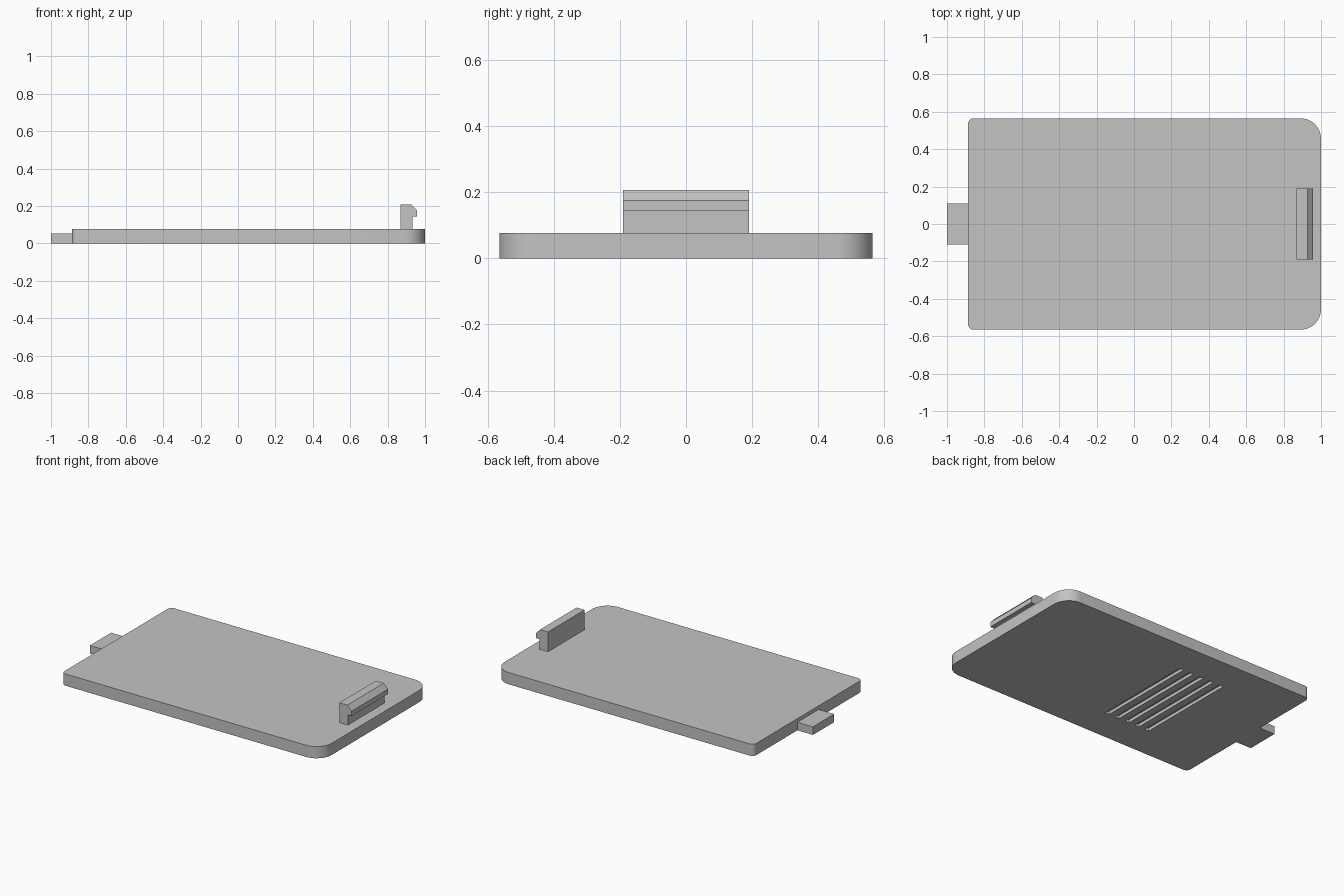
import bpy, bmesh, math

if "Cube" in bpy.data.objects:
    bpy.data.objects.remove(bpy.data.objects["Cube"])

grey = bpy.data.materials.new("plain grey")
grey.diffuse_color = (0.55, 0.55, 0.55, 1)
grey.use_nodes = True
grey.node_tree.nodes["Principled BSDF"].inputs["Base Color"].default_value = grey.diffuse_color


def prism(name, outline, to_3d, shift):
    """Extrude a closed 2D outline into a solid object."""
    bm = bmesh.new()
    face = bm.faces.new([bm.verts.new(to_3d(a, b)) for a, b in outline])
    ext = bmesh.ops.extrude_face_region(bm, geom=[face])
    verts = [g for g in ext["geom"] if isinstance(g, bmesh.types.BMVert)]
    bmesh.ops.translate(bm, verts=verts, vec=shift)
    bmesh.ops.recalc_face_normals(bm, faces=bm.faces)
    mesh = bpy.data.meshes.new(name)
    bm.to_mesh(mesh)
    bm.free()
    mesh.materials.append(grey)
    obj = bpy.data.objects.new(name, mesh)
    bpy.context.collection.objects.link(obj)
    return obj


def box(name, x0, x1, y0, y1, z0, z1):
    return prism(name, [(x0, y0), (x1, y0), (x1, y1), (x0, y1)],
                 lambda x, y: (x, y, z0), (0, 0, z1 - z0))


def rounded_outline(x0, x1, half_y, r_left, r_right, steps=12):
    corners = [(x1, half_y, r_right, 0), (x0, half_y, r_left, 90),
               (x0, -half_y, r_left, 180), (x1, -half_y, r_right, 270)]
    pts = []
    for x, y, r, start in corners:
        cx = x - math.copysign(r, x)
        cy = y - math.copysign(r, y)
        for i in range(steps + 1):
            a = math.radians(start + 90 * i / steps)
            pts.append((cx + r * math.cos(a), cy + r * math.sin(a)))
    return pts


# Cover plate with large corners at the latch end, small ones at the tab end
plate = prism("cover_plate", rounded_outline(-0.887, 1.0, 0.565, 0.03, 0.11),
              lambda x, y: (x, y, 0), (0, 0, 0.077))

# Finger grip grooves cut into the underside
for i in range(5):
    x = -0.08 - 0.077 * i
    cutter = box("groove_cutter", x - 0.015, x + 0.015, -0.345, 0.345, -0.05, 0.02)
    cutter.hide_render = True
    mod = plate.modifiers.new("groove", "BOOLEAN")
    mod.operation = "DIFFERENCE"
    mod.solver = "EXACT"
    mod.object = cutter
    bpy.context.view_layer.objects.active = plate
    bpy.ops.object.modifier_apply(modifier=mod.name)
    bpy.data.objects.remove(cutter)

bpy.ops.object.select_all(action="DESELECT")
plate.select_set(True)
bpy.context.view_layer.objects.active = plate
bpy.ops.object.shade_smooth_by_angle(angle=math.radians(30))

# Insertion tab at the left end
box("insertion_tab", -1.0, -0.887, -0.11, 0.11, 0, 0.053)

# Hooked snap latch near the right end
hook = [(0.87, 0.077), (0.932, 0.077), (0.932, 0.143), (0.958, 0.143),
        (0.958, 0.175), (0.928, 0.207), (0.87, 0.207)]
prism("snap_latch", hook, lambda x, z: (x, -0.19, z), (0, 0.38, 0))
